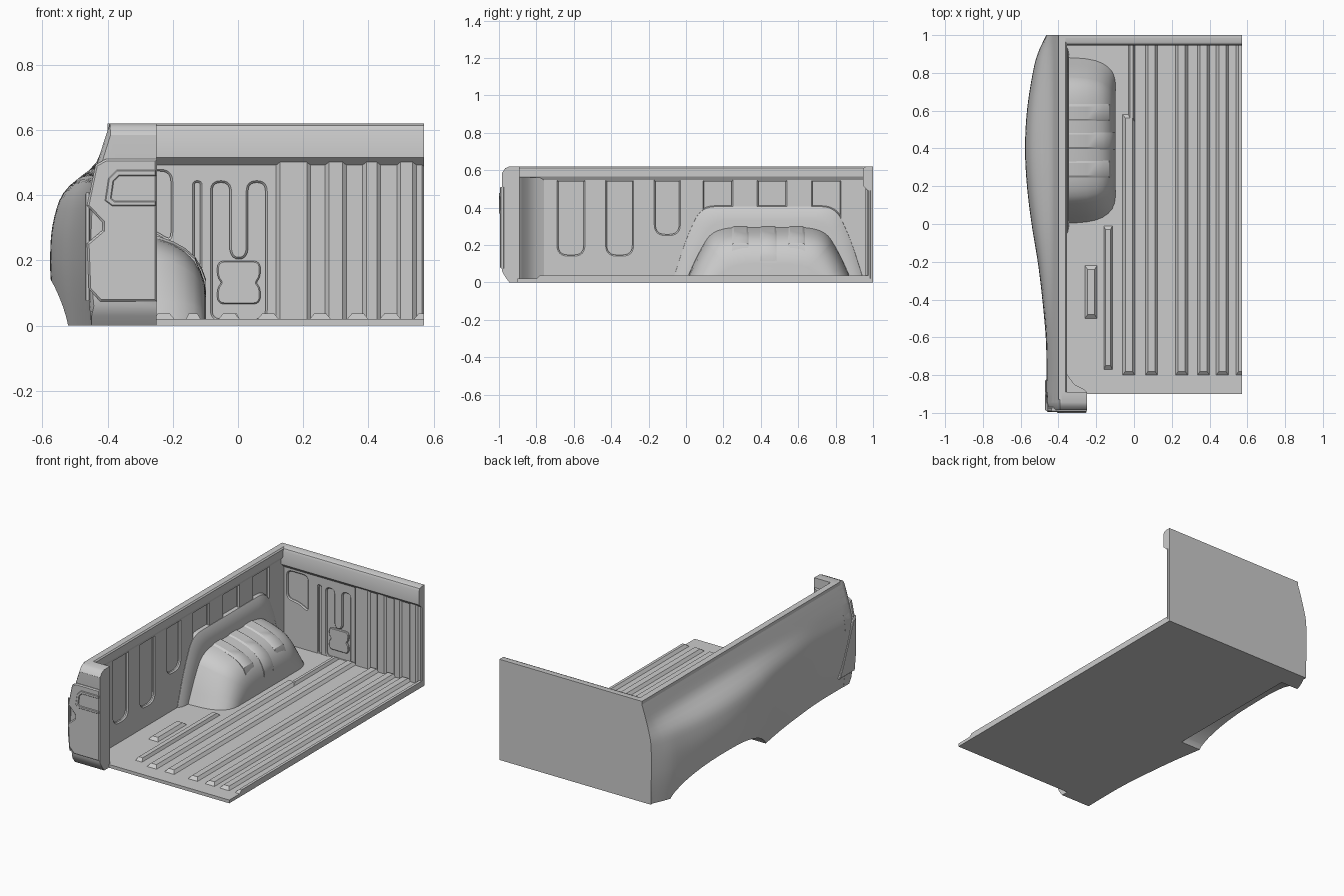
import bpy, bmesh, math
from mathutils import Vector

if "Cube" in bpy.data.objects:
    bpy.data.objects.remove(bpy.data.objects["Cube"])


def finish(ob, angle=32):
    bpy.ops.object.select_all(action='DESELECT')
    ob.select_set(True)
    bpy.context.view_layer.objects.active = ob
    if ob.type == 'CURVE':
        bpy.ops.object.convert(target='MESH')
    bpy.ops.object.shade_smooth_by_angle(angle=math.radians(angle))


def loft(name, rings, angle=32):
    """Skin closed rings of equal length and cap both ends."""
    bm = bmesh.new()
    rows = [[bm.verts.new(p) for p in r] for r in rings]
    n = len(rows[0])
    for a, b in zip(rows, rows[1:]):
        for i in range(n):
            j = (i + 1) % n
            bm.faces.new((a[i], a[j], b[j], b[i]))
    bm.faces.new(rows[0])
    bm.faces.new(rows[-1])
    bmesh.ops.remove_doubles(bm, verts=bm.verts, dist=1e-5)
    bmesh.ops.recalc_face_normals(bm, faces=bm.faces)
    me = bpy.data.meshes.new(name)
    bm.to_mesh(me)
    bm.free()
    ob = bpy.data.objects.new(name, me)
    bpy.context.collection.objects.link(ob)
    finish(ob, angle)
    return ob


PLACE = {'x': lambda u, v, w: (w, u, v),
         'y': lambda u, v, w: (u, w, v),
         'z': lambda u, v, w: (u, v, w)}


def prism(name, axis, pts, lo, hi):
    return loft(name, [[PLACE[axis](u, v, w) for u, v in pts] for w in (lo, hi)])


def rect(u0, u1, v0, v1):
    return [(u0, v0), (u1, v0), (u1, v1), (u0, v1)]


def ridge(name, axis, u0, u1, v0, v1, lo, hi, d=0.014, e=0.02):
    """Pressed rib with sloping sides and ends."""
    loft(name, [[PLACE[axis](u, v, lo) for u, v in rect(u0, u1, v0, v1)],
                [PLACE[axis](u, v, hi) for u, v in rect(u0 + d, u1 - d, v0 + e, v1 - e)]])


def rounded(pts, r, closed=True, n=6):
    out, m = [], len(pts)
    for i in range(m):
        p = Vector(pts[i])
        if not closed and i in (0, m - 1):
            out.append(tuple(p))
            continue
        a, b = Vector(pts[i - 1]) - p, Vector(pts[(i + 1) % m]) - p
        s = p + a.normalized() * min(r, a.length * 0.49)
        t = p + b.normalized() * min(r, b.length * 0.49)
        for k in range(n + 1):
            f = k / n
            out.append(tuple(s * (1 - f) ** 2 + p * 2 * f * (1 - f) + t * f * f))
    return out


def plate(name, axis, loops, centre, ext, bev):
    """Flat sheet from an outline and hole loops, with chamfered edges."""
    cu = bpy.data.curves.new(name, 'CURVE')
    cu.dimensions, cu.fill_mode = '2D', 'BOTH'
    cu.extrude, cu.bevel_depth, cu.bevel_resolution = ext, bev, 0
    for pts in loops:
        sp = cu.splines.new('POLY')
        sp.points.add(len(pts) - 1)
        for q, (u, v) in zip(sp.points, pts):
            q.co = (u, v, 0, 1)
        sp.use_cyclic_u = True
    ob = bpy.data.objects.new(name, cu)
    bpy.context.collection.objects.link(ob)
    ob.rotation_euler = (math.pi / 2, 0, math.pi / 2 if axis == 'x' else 0)
    ob.location = (centre, 0, 0) if axis == 'x' else (0, centre, 0)
    finish(ob)


def interp(table, t):
    """Smooth curve through (t, value) pairs."""
    t = min(max(t, table[0][0]), table[-1][0])
    k = next(i for i in range(len(table) - 1) if t <= table[i + 1][0])
    def slope(i):
        a, b = table[max(i - 1, 0)], table[min(i + 1, len(table) - 1)]
        return (b[1] - a[1]) / (b[0] - a[0])
    (t0, v0), (t1, v1) = table[k], table[k + 1]
    h = t1 - t0
    s = (t - t0) / h
    return ((1 + 2 * s) * (1 - s) ** 2 * v0 + s * (1 - s) ** 2 * h * slope(k)
            + s * s * (3 - 2 * s) * v1 + s * s * (s - 1) * h * slope(k + 1))


# Outer body side: lofted along y, bulging over the wheel arch
BASE = [(0, -.45), (.1, -.46), (.2, -.465), (.38, -.46), (.47, -.44), (.57, -.41), (.62, -.393)]
BULGE = [(-1, 0), (-.65, 0), (-.4, .02), (-.2, .044), (0, .076), (.2, .1), (.4, .11),
         (.6, .1), (.8, .07), (.9, .045), (1, 0)]
SHARE = [(0, 1), (.26, 1), (.38, .82), (.43, .6), (.49, .08), (.53, 0), (.62, 0)]


def skin_ring(y):
    u = (y - .42) / .45
    zb = .14 * (1 - abs(u) ** 2.2) ** .7 if abs(u) < 1 else 0
    zs = [zb + (.24 - zb) * i / 5 for i in range(5)] + [.24 + .38 * i / 16 for i in range(17)]
    ring = [(interp(BASE, z) - interp(BULGE, y) * interp(SHARE, z), y, z) for z in zs]
    return ring + [(-.385, y, .62), (-.385, y, zb)]


ys = sorted({-.945 + 1.945 * i / 50 for i in range(51)} | {-.03, -.025, -.01, .85, .865, .87})
loft("outer_body_side", [skin_ring(y) for y in ys], 35)

# Rear pillar, its inner gusset and the lamp
rings = []
for y, z0, z1, ins in ((-.89, 0, .62, 0), (-.945, 0, .62, 0), (-.967, .03, .61, .004), (-.984, .06, .585, .014)):
    zs = [z0 + (z1 - z0) * i / 14 for i in range(15)]
    rings.append([(interp(BASE, z) + ins, y, z) for z in zs] + [(-.25, y, z1), (-.25, y, z0)])
loft("rear_pillar", rings)
prism("pillar_gusset", 'z', [(-.25, -.89), (-.265, -.875), (-.315, -.85), (-.352, -.8), (-.375, -.74),
                             (-.39, -.74), (-.39, -.89)], .015, .56)
lamp = [(-.255, .08), (-.42, .08), (-.452, .115), (-.457, .25), (-.41, .29), (-.41, .32),
        (-.457, .37), (-.432, .49), (-.405, .505), (-.255, .505)]
plate("tail_lamp", 'y', [lamp], -.982, .007, .006)
band = [(-.255, .475), (-.37, .475), (-.395, .45), (-.405, .385), (-.385, .37), (-.255, .37),
        (-.255, .38), (-.38, .38), (-.392, .39), (-.384, .445), (-.365, .463), (-.255, .463)]
plate("lamp_trim", 'y', [band], -.995, .002, .003)
plate("lamp_side", 'x', [[(-.83, .08), (-.97, .08), (-.985, .2), (-.985, .4), (-.96, .38), (-.86, .14)]],
      -.462, .004, .004)

# Floor and its pressed ribs
prism("bed_floor", 'z', rect(-.385, .571, -.9, .99), 0, .02)
for i, (x0, x1, y0, y1) in enumerate([(-.16, -.115, -.77, -.01), (-.26, -.195, -.5, -.22),
                                      (-.06, .005, -.8, .58), (-.03, .005, .54, .98),
                                      (.06, .125, -.8, .98), (.22, .285, -.8, .98), (.335, .4, -.8, .98),
                                      (.435, .5, -.8, .98), (.54, .605, -.8, .98)]):
    if x1 > .571:
        loft("floor_rib_edge", [[(x0, y0, .02), (.571, y0, .02), (.571, y1, .02), (x0, y1, .02)],
                                [(x0 + .014, y0 + .02, .037), (.571, y0 + .02, .037),
                                 (.571, y1, .037), (x0 + .014, y1, .037)]])
    else:
        ridge(f"floor_rib_{i}", 'z', x0, x1, y0, y1, .02, .037, .014 if x1 - x0 > .05 else .009)

# Side inner wall with U shaped recesses, and its top rail
slots = [(-.69, -.54, .14), (-.43, -.28, .14), (-.17, -.03, .25), (.09, .25, .3),
         (.38, .54, .3), (.67, .83, .3)]
loops = [rect(-.89, .985, .012, .562)]
for y0, y1, z0 in slots:
    loops.append([(y1, .555), (y0, .555)] + rounded([(y0, .5), (y0, z0), (y1, z0), (y1, .5)], .06, False))
plate("side_inner_wall", 'x', loops, -.379, .004, .007)
prism("side_rail", 'y', [(-.40, .62), (-.362, .62), (-.355, .612), (-.355, .567), (-.372, .54), (-.40, .54)],
      -.93, 1)


# Wheel housing: flared base against the wall, then the rounded tub
def arch(x, y0, y1, s, h, r):
    a = [(y0, .01), (y0 + s * .45, h * .55), (y0 + s, h), (y1 - s, h), (y1 - s * .45, h * .55), (y1, .01)]
    return [(x, u, v) for u, v in rounded(a, r, False)]


loft("wheel_flare", [arch(-.385, -.075, .955, .15, .41, .08), arch(-.366, -.07, .95, .15, .405, .08),
                     arch(-.35, -.045, .93, .15, .375, .08), arch(-.343, -.005, .895, .15, .33, .08)])
TUB = [(-.35, .295, 0), (-.3, .285, .002), (-.25, .27, .006), (-.2, .252, .016), (-.165, .232, .03),
       (-.135, .205, .05), (-.115, .17, .072), (-.103, .135, .1), (-.098, .1, .13)]
loft("wheel_tub", [arch(x, d, .885 - d, .15, h, .13) for x, h, d in TUB], 40)
for i, (y0, y1, n) in enumerate([(.245, .335, 7), (.395, .485, 9), (.545, .635, 7)]):
    rings = []
    for k, (x, h, d) in enumerate(TUB[:n]):
        g = .006 if k < n - 1 else -.004
        o = g * k / 8
        rings.append([(x + o, y0, h - .03), (x + o, y0, h - .002), (x + o, y0 + .012, h + g),
                      (x + o, y1 - .012, h + g), (x + o, y1, h - .002), (x + o, y1, h - .03)])
    loft(f"tub_rib_{i}", rings)

# Front bulkhead: back sheet, top rail and pressed inner panel
prism("bulkhead_back", 'y', [(-.46, 0), (-.464, .2), (-.459, .38), (-.44, .47), (-.41, .57), (-.393, .62),
                             (.571, .62), (.571, 0)], .986, 1)
prism("bulkhead_rail", 'x', [(1, .62), (.965, .62), (.952, .614), (.946, .6), (.946, .516), (.974, .49), (1, .49)],
      -.39, .571)
serpent = rounded([(-.085, .015), (-.085, .445), (-.02, .445), (-.02, .21), (.025, .21), (.025, .445),
                   (.09, .445), (.09, .015)], .034)
bar = rounded(rect(-.14, -.11, .015, .445), .015)
corner = rounded([(-.35, .3), (-.26, .29), (-.2, .25), (-.2, .48), (-.35, .48)], .04)
plate("bulkhead_panel", 'y', [rect(-.385, .565, .012, .5), serpent, bar, corner], .98, .003, .006)
pad = rounded([(-.06, .07), (.065, .07), (.065, .115), (.05, .132), (.065, .15), (.065, .195),
               (-.06, .195), (-.06, .15), (-.045, .132), (-.06, .115)], .02)
plate("bulkhead_pad", 'y', [pad], .982, .003, .004)
for i, (x0, x1) in enumerate([(.115, .225), (.265, .335), (.38, .44), (.485, .55)]):
    ridge(f"bulkhead_rib_{i}", 'y', x0, x1, .012, .512, .973, .961, .014, 0)
